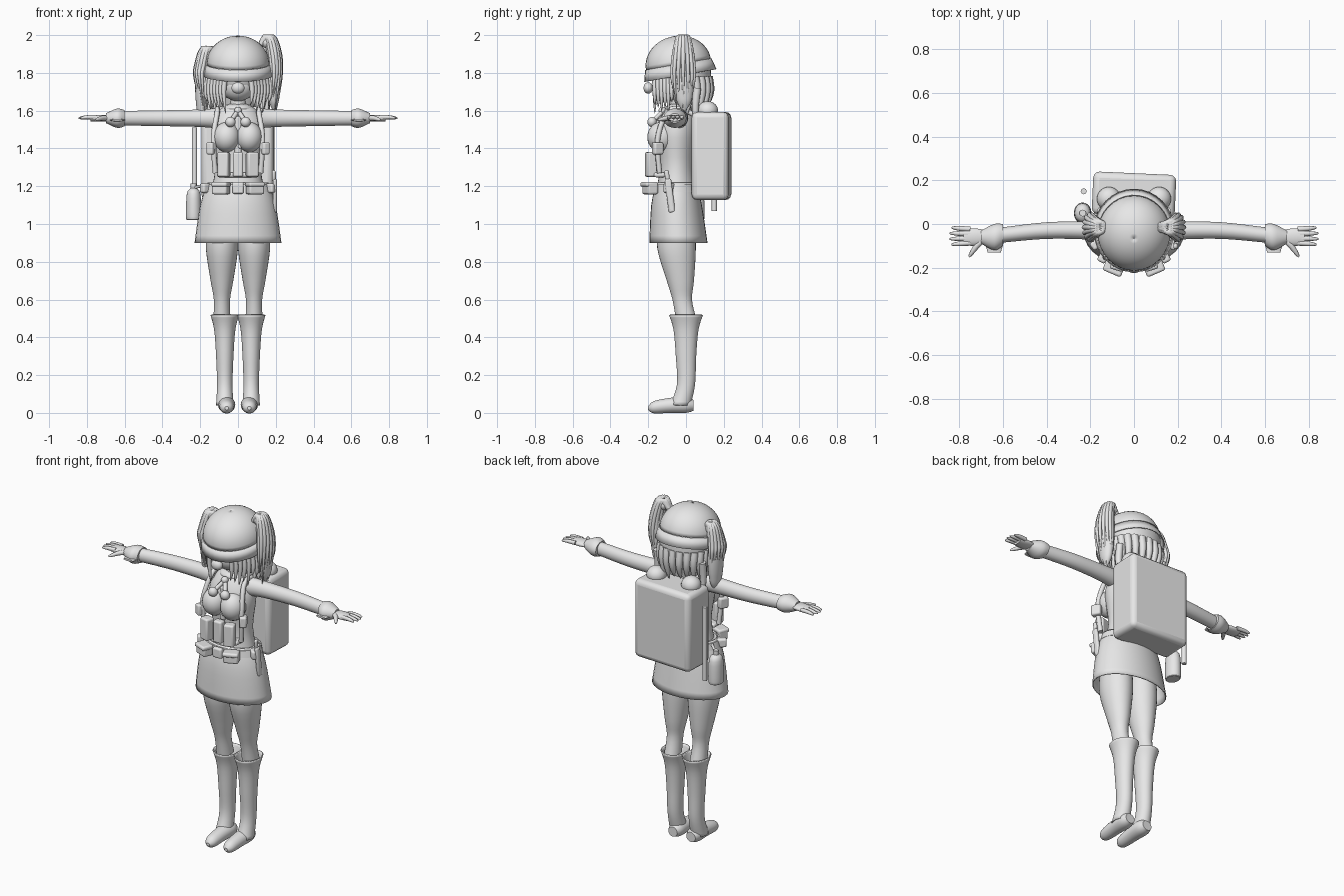
import bpy, bmesh, random
from math import sin, cos, pi, radians

cube = bpy.data.objects.get("Cube")
if cube:
    bpy.data.objects.remove(cube, do_unlink=True)
random.seed(4)

grey = bpy.data.materials.new("plain grey")
grey.use_nodes = True
tone = (0.8, 0.8, 0.8, 1)
grey.diffuse_color = tone
grey.node_tree.nodes["Principled BSDF"].inputs["Base Color"].default_value = tone
meshes = []


def add_object(name, data):
    data.materials.append(grey)
    ob = bpy.data.objects.new(name, data)
    bpy.context.collection.objects.link(ob)
    return ob


def add_mesh(name, bm, location=(0, 0, 0)):
    bmesh.ops.recalc_face_normals(bm, faces=bm.faces)
    mesh = bpy.data.meshes.new(name)
    bm.to_mesh(mesh)
    bm.free()
    ob = add_object(name, mesh)
    ob.location = location
    meshes.append(ob)
    return ob


def smooth(rows, steps):
    """Interpolate between rows of numbers with a spline."""
    if steps == 1:
        return rows
    result = []
    last = len(rows) - 1
    for i in range(last):
        before, start, end, after = rows[max(i - 1, 0)], rows[i], rows[i + 1], rows[min(i + 2, last)]
        for k in range(steps):
            t = k / steps
            row = []
            for p, q, r, s in zip(before, start, end, after):
                linear, square, cubic = r - p, 2 * p - 5 * q + 4 * r - s, 3 * (q - r) + s - p
                row.append(q + t * (linear + t * (square + t * cubic)) / 2)
            result.append(row)
    return result + [rows[last]]


def loft(name, rows, axis="z", side=0, depth=1, steps=4, wall=0, location=(0, 0, 0)):
    """Elliptic sections along an axis; each row is position, offset and half width."""
    segments = 32
    bm = bmesh.new()
    rings = []
    for along, offset, radius in smooth(rows, steps):
        ring = []
        for i in range(segments):
            angle = 2 * pi * i / segments
            u, v = radius * cos(angle), radius * depth * sin(angle)
            if axis == "z":
                point = (side + u, offset + v, along)
            elif axis == "x":
                point = (along, offset + u, side + v)
            else:
                point = (side + u, along, offset + v)
            ring.append(bm.verts.new(point))
        rings.append(ring)
    for low, high in zip(rings, rings[1:]):
        for i in range(segments):
            bm.faces.new((low[i - 1], low[i], high[i], high[i - 1]))
    if not wall:
        bm.faces.new(rings[0])
        bm.faces.new(rings[-1])
    ob = add_mesh(name, bm, location)
    if wall:
        ob.modifiers.new("wall", "SOLIDIFY").thickness = wall
    return ob


def box(name, location, size, turn=0, lean=0, bevel=0.01):
    bm = bmesh.new()
    bmesh.ops.create_cube(bm, size=1)
    bmesh.ops.scale(bm, vec=size, verts=bm.verts)
    ob = add_mesh(name, bm, location)
    ob.rotation_euler = (lean, 0, turn)
    rounding = ob.modifiers.new("bevel", "BEVEL")
    rounding.width, rounding.segments = bevel, 3


def ball(name, location, size):
    bm = bmesh.new()
    bmesh.ops.create_uvsphere(bm, u_segments=24, v_segments=14, radius=1)
    bmesh.ops.scale(bm, vec=size, verts=bm.verts)
    add_mesh(name, bm, location)


def strand(name, points, radius, taper=0):
    """Round curve for hair, fingers, rods and straps; taper narrows the end."""
    curve = bpy.data.curves.new(name, "CURVE")
    curve.dimensions = "3D"
    curve.bevel_depth, curve.bevel_resolution, curve.use_fill_caps = radius, 2, True
    spline = curve.splines.new("POLY")
    path = smooth(points, 5)
    spline.points.add(len(path) - 1)
    for i, (point, place) in enumerate(zip(spline.points, path)):
        point.co = (*place, 1)
        point.radius = 1 - taper * (i / (len(path) - 1)) ** 3
    spline.use_smooth = True
    add_object(name, curve)


# Torso, neck and skirt
loft("torso", [(1.1, -.05, .16), (1.3, -.05, .12), (1.5, -.05, .14), (1.6, -.04, .1), (1.63, -.04, .05)], depth=.75)
loft("skirt", [(1.22, -.05, .16), (1.1, -.05, .2), (.9, -.04, .23)], depth=.67, wall=.006)
loft("belt", [(1.17, -.05, .18), (1.21, -.05, .17)], depth=.7, steps=1)
strand("neck", [(0, -.04, 1.6), (0, -.04, 1.7)], .045)
ball("collar", (0, -.04, 1.61), (.08, .07, .03))

# Head
ball("head", (0, -.03, 1.79), (.13, .14, .14))
ball("jaw", (0, -.08, 1.73), (.09, .08, .08))
ball("mouthpiece", (0, -.2, 1.72), (.035, .025, .03))

# Helmet: round dome above a flared brim, tipped forward
dome = [(.06 + .15 * sin(pi * i / 24), 0, .165 * cos(pi * i / 24) + .001) for i in range(13)]
for name, rows in (("helmet_dome", dome), ("helmet_brim", [(0, 0, .185), (.06, 0, .17)])):
    part = loft(name, rows, depth=1.05, steps=1, wall=.006, location=(0, -.03, 1.787))
    part.rotation_euler.x = radians(10)

# Back hair with ragged locks
loft("back_hair", [(1.84, .01, .15), (1.74, .02, .14), (1.62, .03, .1)], depth=.8)
for i in range(13):
    angle = radians(-15 + 17.5 * i)
    c, s = .14 * cos(angle), .11 * sin(angle)
    strand("back_lock", [(c, s + .01, 1.78), (c, s + .02, 1.7), (c * .9, s, random.uniform(1.57, 1.62))], .022, 1)

for side, s in (("left_", 1), ("right_", -1)):
    # Ponytail: a full core wrapped in loose strands
    top = 1.96 + .03 * s
    core = [(top - .4 * i / 8, -.01, .001 + .036 * sin(pi * i / 8) ** .5) for i in range(9)]
    loft(side + "ponytail", core, side=s * .19, depth=1.5)
    for i in range(14):
        out, back = cos(pi * i / 7), sin(pi * i / 7)
        arc = [(.12, .01, top - .04), (.165 + .02 * out, .025, top), (.193 + .03 * out, .05, top - .1),
               (.197 + .03 * out, .06, 1.77), (.18 + .02 * out, .04, random.uniform(1.57, 1.68))]
        strand(side + "ponytail_strand", [(s * x, back * y - .015, z) for x, y, z in arc], .014, 1)
    ball(side + "hair_tie", (s * .15, -.015, top - .03), (.025, .035, .03))
    strand(side + "long_lock", [(s * .15, .06, 1.72), (s * .15, .05, 1.6), (s * .14, .07, 1.45)], .02, 1)

    # Locks framing the face
    for i in range(7):
        x, y = s * (.065 + .016 * i), .018 * i - .165
        strand(side + "face_lock", [(x, y, 1.79), (x + s * .01, y, 1.7), (x, y, random.uniform(1.58, 1.65))], .014, 1)

    # Chest, scarf bobble and shoulder strap
    ball(side + "bust", (s * .06, -.13, 1.46), (.07, .075, .08))
    ball(side + "bobble", (s * .04, -.18, 1.54), (.027, .025, .027))
    strand(side + "scarf_cord", [(0, -.12, 1.6), (s * .04, -.18, 1.54)], .012)
    strand(side + "shoulder_strap", [(s * .12, -.14, 1.27), (s * .13, -.15, 1.45), (s * .11, -.1, 1.59),
                                     (s * .11, -.03, 1.61), (s * .12, .06, 1.57)], .014)
    ball(side + "strap_pad", (s * .115, .115, 1.6), (.055, .055, .05))

    # Arm, flared cuff and hand
    limb = {"sleeve": (1.1, [(.1, -.04, .05), (.2, -.03, .042), (.4, -.03, .038), (.6, -.05, .035)]),
            "cuff": (.85, [(.6, -.05, .05), (.64, -.06, .06), (.7, -.06, .03)]),
            "palm": (.45, [(.67, -.06, .03), (.73, -.06, .04), (.78, -.06, .036)])}
    for name, (depth, rows) in limb.items():
        loft(side + name, [(s * x, y, r) for x, y, r in rows], "x", side=1.56, depth=depth)
    loft(side + "cuff_point", [(-.13, 1.55, .03), (-.06, 1.55, .05)], "y", side=s * .64, depth=.2)
    for i in range(4):
        base, spread = -.024 - .021 * i, .005 * (1.5 - i)
        reach = .85 - .01 * abs(i - 1.5)
        strand(side + "finger", [(s * .75, base, 1.565), (s * .8, base + spread / 2, 1.565),
                                 (s * reach, base + spread, 1.56)], .012, .7)
    strand(side + "thumb", [(s * .69, -.07, 1.56), (s * .72, -.1, 1.56), (s * .755, -.15, 1.55)], .015, .7)

    # Leg, tall boot and foot
    loft(side + "leg", [(1, -.05, .08), (.87, -.05, .085), (.7, -.03, .06), (.6, -.02, .043), (.5, 0, .045)],
         side=s * .085, depth=1.2)
    loft(side + "boot", [(.52, 0, .07), (.44, 0, .05), (.3, 0, .04), (.15, 0, .035), (.04, -.03, .04)],
         side=s * .07, depth=1.2, wall=.006)
    loft(side + "foot", [(-.2, .025, .01), (-.17, .03, .034), (-.08, .04, .042), (0, .043, .045), (.04, .04, .03)],
         "y", side=s * .06, depth=.95)

    # Ammunition and belt pouches
    box(side + "chest_pouch", (s * .075, -.185, 1.315), (.06, .055, .13), turn=s * .3)
    box(side + "upper_pouch", (s * .14, -.15, 1.4), (.04, .055, .065), turn=s * .5)
    box(side + "belt_pouch", (s * .09, -.19, 1.19), (.085, .06, .065), turn=s * .4)
    box(side + "belt_pouch_flap", (s * .09, -.195, 1.21), (.09, .07, .025), turn=s * .4)
    box(side + "hip_pouch", (s * .17, -.09, 1.19), (.04, .06, .05), turn=s * .9)

# Centre front details
box("centre_pouch", (0, -.18, 1.315), (.055, .045, .13))
box("belt_buckle", (0, -.19, 1.19), (.06, .03, .06))
box("harness_band", (0, -.14, 1.26), (.22, .06, .025))
box("button_placket", (0, -.14, 1.47), (.035, .03, .2))
ball("scarf_knot", (0, -.125, 1.6), (.02, .02, .02))
for i in range(3):
    ball("button", (.01, -.157, 1.41 + .04 * i), (.01, .007, .01))

# Backpack, turned slightly
box("backpack", (0, .135, 1.36), (.38, .195, .465), turn=-.045, bevel=.028)

# Hip equipment: tool, canteen and scabbard
strand("tool_handle", [(-.23, .15, 1.07), (-.23, .15, 1.51)], .014)
loft("canteen", [(1.02, .05, .034), (1.04, .05, .04), (1.16, .05, .036), (1.19, .05, .014)], side=-.235, depth=1.2)
strand("canteen_cap", [(-.235, .05, 1.18), (-.235, .05, 1.215)], .016)
strand("canteen_strap", [(-.235, .05, 1.19), (-.2, .02, 1.2), (-.16, -.02, 1.2)], .008)
box("scabbard", (.195, -.085, 1.15), (.022, .035, .18), lean=.13)
box("scabbard_grip", (.19, -.1, 1.255), (.02, .024, .06), lean=.13)

# Smooth shading with crisp edges
bpy.ops.object.select_all(action="DESELECT")
for ob in meshes:
    ob.select_set(True)
bpy.context.view_layer.objects.active = meshes[0]
bpy.ops.object.shade_smooth_by_angle(angle=radians(35))
